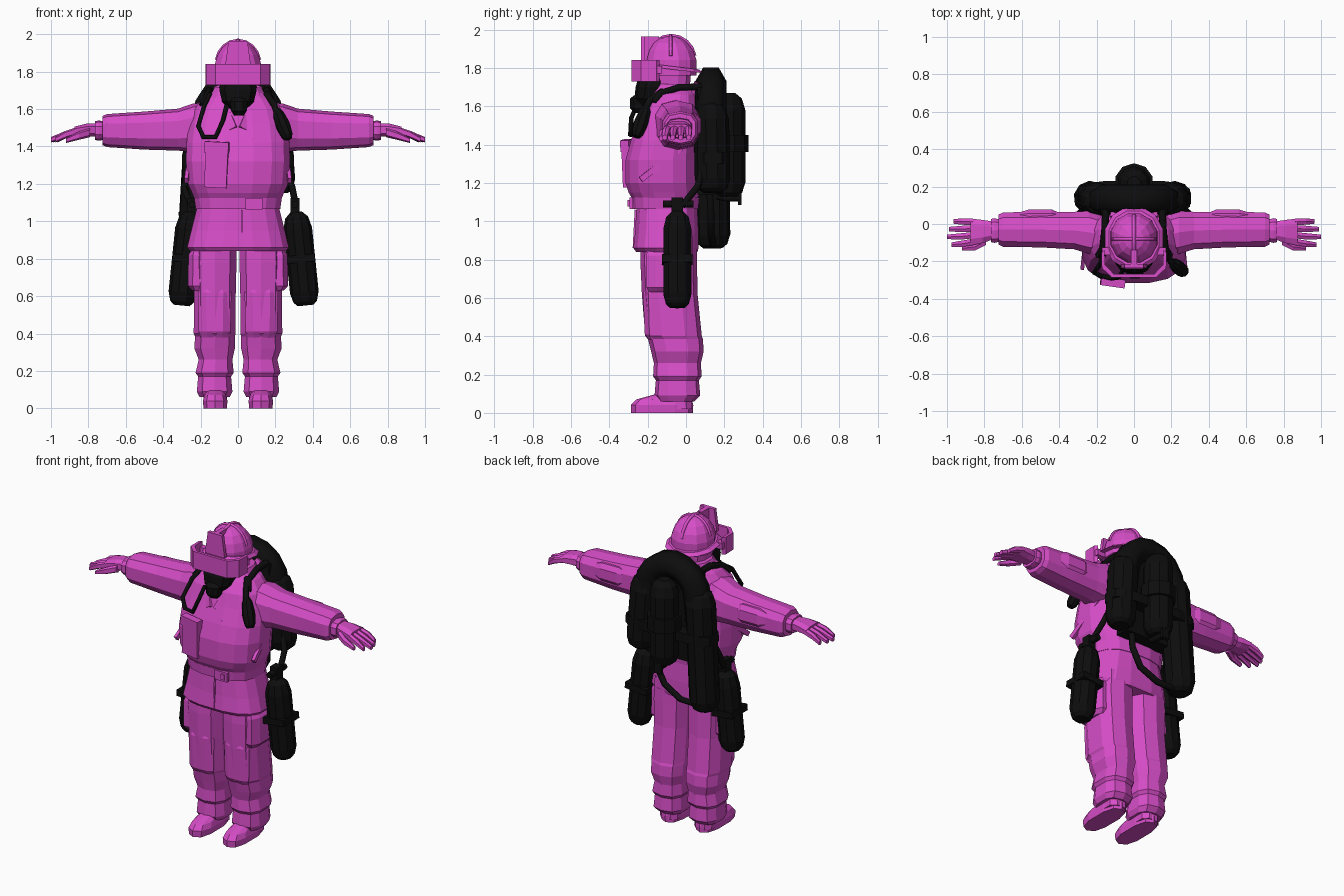
import bpy, bmesh, math
from mathutils import Vector, Matrix, Euler


def material(name, rgb):
    m = bpy.data.materials.new(name)
    m.diffuse_color = (*rgb, 1)
    return m


SUIT = material("magenta suit", (0.68, 0.075, 0.58))
GEAR = material("black gear", (0.004, 0.004, 0.004))


def finish(name, bm, mat):
    bmesh.ops.recalc_face_normals(bm, faces=bm.faces)
    me = bpy.data.meshes.new(name)
    bm.to_mesh(me)
    bm.free()
    me.materials.append(mat)
    ob = bpy.data.objects.new(name, me)
    bpy.context.collection.objects.link(ob)
    return ob


def loft(name, rings, mat=SUIT, axis="Z", n=12, p=0.75, caps=True):
    """Rings are (position, centre a, centre b, radius a, radius b) along Z or X."""
    bm = bmesh.new()
    loops = []
    top = math.cos(math.pi / n) ** p
    for t, ca, cb, ra, rb in rings:
        loop = []
        for i in range(n):
            a = 2 * math.pi * (i + 0.5) / n
            c, s = math.cos(a), math.sin(a)
            u = ca + ra * math.copysign(abs(c) ** p, c) / top
            v = cb + rb * math.copysign(abs(s) ** p, s) / top
            loop.append(bm.verts.new((u, v, t) if axis == "Z" else (t, u, v)))
        loops.append(loop)
    for a, b in zip(loops, loops[1:]):
        for i in range(n):
            j = (i + 1) % n
            bm.faces.new((a[i], a[j], b[j], b[i]))
    if caps:
        bm.faces.new(loops[0])
        bm.faces.new(loops[-1])
    return finish(name, bm, mat)


def box(name, loc, size, rot=(0, 0, 0), mat=SUIT, taper=1.0):
    bm = bmesh.new()
    bmesh.ops.create_cube(bm, size=1)
    for v in bm.verts:
        if v.co.z > 0:
            v.co.x *= taper
    m = Matrix.LocRotScale(Vector(loc), Euler([math.radians(r) for r in rot]), Vector(size))
    bm.transform(m)
    return finish(name, bm, mat)


def tube(name, pts, r, mat=GEAR):
    cu = bpy.data.curves.new(name, "CURVE")
    cu.dimensions = "3D"
    cu.bevel_depth, cu.bevel_resolution, cu.use_fill_caps = r, 1, True
    sp = cu.splines.new("POLY")
    sp.points.add(len(pts) - 1)
    for q, co in zip(sp.points, pts):
        q.co = (*co, 1)
    tmp = bpy.data.objects.new(name, cu)
    bm = bmesh.new()
    bpy.context.collection.objects.link(tmp)
    me = bpy.data.meshes.new_from_object(tmp.evaluated_get(bpy.context.evaluated_depsgraph_get()))
    bm.from_mesh(me)
    bpy.data.objects.remove(tmp)
    bpy.data.meshes.remove(me)
    return finish(name, bm, mat)


def tank(name, bottom, top, r, n=10):
    """Capsule with chamfered ends running between two points."""
    a, b = Vector(bottom), Vector(top)
    h = (b - a).length
    prof = [(0, .55), (.02, .82), (.07, 1), (h - .09, 1), (h - .03, .8), (h, .4)]
    ob = loft(name, [(t, 0, 0, r * k, r * k) for t, k in prof], GEAR, n=n, p=1)
    ob.data.transform(Matrix.Translation(a) @ (b - a).to_track_quat("Z", "Y").to_matrix().to_4x4())
    return ob


# Jacket: torso, belt and skirt
loft("jacket_torso", [(1.10, 0, -.105, .225, .165), (1.15, 0, -.115, .245, .185),
     (1.20, 0, -.125, .268, .190), (1.32, 0, -.125, .278, .190), (1.42, 0, -.11, .275, .178),
     (1.52, 0, -.09, .262, .160), (1.60, 0, -.08, .235, .145), (1.66, 0, -.065, .185, .120),
     (1.70, 0, -.06, .120, .095)], n=16)
loft("jacket_skirt", [(.84, 0, -.10, .255, .16), (.86, 0, -.105, .272, .17), (.95, 0, -.10, .25, .165),
     (1.09, 0, -.10, .215, .158)], n=16)
loft("belt", [(1.065, 0, -.108, .226, .172), (1.125, 0, -.108, .234, .178)], n=16)
box("belt_buckle", (.085, -.286, 1.094), (.09, .02, .06))
box("belt_clip", (.10, -.298, 1.094), (.025, .012, .035))
box("jacket_placket", (0.02, -.268, .96), (.008, .01, .2), (-3, 0, 0))

# Chest details
box("chest_pocket", (-.115, -.308, 1.29), (.12, .035, .22), (2, 3, -8))
box("chest_pocket_flap", (-.113, -.312, 1.395), (.13, .045, .06), (2, 3, -8))
box("chest_tab", (.12, -.262, 1.43), (.095, .02, .025), (-8, 0, 14))
for s in (-1, 1):
    box("lapel", (s * .065, -.222, 1.55), (.075, .018, .15), (-20, s * 28, s * 14))
    box("chest_seam", (s * .265, -.13, 1.30), (.02, .27, .03), (38, 0, s * 6))
    box("collar_point", (s * .10, .055, 1.685), (.06, .05, .07), (-20, s * 20, 0), taper=.5)
loft("collar", [(1.61, 0, -.07, .15, .13), (1.66, 0, -.06, .155, .125), (1.715, 0, -.05, .125, .105)])

for s in (-1, 1):
    # Arms
    loft("sleeve", [(s * x, y, z, a, b) for x, y, z, a, b in (
        (.16, -.06, 1.51, .10, .12), (.24, -.045, 1.50, .115, .125), (.32, -.035, 1.49, .10, .108),
        (.50, -.03, 1.485, .095, .098), (.70, -.03, 1.485, .092, .085), (.725, -.03, 1.485, .08, .075))],
        axis="X", n=10)
    loft("elbow_patch", [(s * x, .035, 1.50, a, b) for x, a, b in (
        (.40, .025, .045), (.44, .043, .062), (.56, .043, .060), (.62, .025, .04))], axis="X", n=8)
    loft("glove_cuff", [(s * .715, -.035, 1.485, .058, .048), (s * .745, -.035, 1.485, .066, .052),
         (s * .765, -.035, 1.485, .062, .048)], axis="X", n=10)
    loft("palm", [(s * x, y, z, a, b) for x, y, z, a, b in (
        (.755, -.035, 1.488, .048, .036), (.81, -.04, 1.488, .062, .034),
        (.875, -.043, 1.482, .072, .024))], axis="X", n=8)
    for k in range(4):
        y = .012 - k * .036
        end = (.965, .99, 1.0, .975)[k]
        loft("finger", [(s * .86, y, 1.483, .017, .019), (s * .92, y * 1.1, 1.464, .017, .018),
             (s * end, y * 1.15, 1.436, .012, .013)], axis="X", n=6)
    loft("thumb", [(s * .79, -.09, 1.475, .022, .022), (s * .85, -.122, 1.458, .02, .02),
         (s * .92, -.13, 1.432, .012, .012)], axis="X", n=6)

    # Trousers with folds at the knee and ankle
    loft("trouser_leg", [(z, s * x, y, a, b) for z, x, y, a, b in (
        (.06, .125, -.05, .08, .09), (.09, .125, -.045, .095, .115), (.17, .125, -.045, .088, .108),
        (.19, .125, -.045, .102, .122), (.26, .120, -.045, .090, .118), (.32, .125, -.045, .108, .132),
        (.385, .123, -.055, .107, .138), (.40, .125, -.065, .112, .142), (.62, .123, -.085, .111, .140),
        (.78, .124, -.09, .116, .142), (.92, .12, -.09, .112, .140))], n=10)
    loft("knee_pad", [(z, s * .125, -.165, a, b) for z, a, b in (
        (.38, .075, .03), (.41, .085, .05), (.62, .09, .06), (.65, .08, .05))], n=8)
    loft("thigh_pocket", [(z, s * .215, -.10, a, b) for z, a, b in (
        (.63, .03, .09), (.655, .053, .108), (.82, .05, .108), (.85, .03, .10))], n=8)

    # Boots
    loft("boot_shaft", [(.02, s * .122, -.03, .062, .062), (.12, s * .122, -.04, .062, .07)], n=8)
    loft("boot_foot", [(0, s * .122, -.125, .062, .155), (.04, s * .122, -.125, .066, .157),
         (.07, s * .122, -.115, .057, .14), (.095, s * .122, -.08, .045, .085)], n=10)

# Head and helmet
loft("head", [(1.62, 0, -.075, .09, .085), (1.70, 0, -.08, .10, .10), (1.82, 0, -.08, .11, .11)])
loft("helmet_dome", [(1.76, 0, -.075, .125, .13), (1.84, 0, -.075, .124, .13), (1.89, 0, -.077, .108, .115),
     (1.93, 0, -.08, .083, .088), (1.955, 0, -.08, .05, .055), (1.965, 0, -.08, .02, .02)], p=.95)
brim = loft("helmet_brim", [(1.795, 0, -.075, .155, .165), (1.812, 0, -.075, .135, .145)], p=.95)
for v in brim.data.vertices:
    v.co.z -= .12 * (v.co.y + .1)
arc = [math.radians(a) for a in range(10, 171, 20)]
tube("helmet_ridge_side", [(.118 * math.cos(a), -.08, 1.84 + .128 * math.sin(a)) for a in arc], .009, SUIT)
tube("helmet_ridge_long", [(0, -.077 + .124 * math.cos(a), 1.84 + .128 * math.sin(a)) for a in arc], .011, SUIT)
box("helmet_front_shield", (0, -.225, 1.895), (.14, .022, .14), taper=.72)
box("helmet_front_fin", (0, -.185, 1.90), (.03, .09, .13))

# Wraparound visor
bm = bmesh.new()
plan = [(-.175, -.155), (-.172, -.235), (-.12, -.285), (.12, -.285), (.172, -.235), (.175, -.155)]
plan += [(x * .9, y + .018) for x, y in reversed(plan)]
face = bm.faces.new([bm.verts.new((x, y, 1.73)) for x, y in plan])
ext = bmesh.ops.extrude_face_region(bm, geom=[face])["geom"]
bmesh.ops.translate(bm, vec=(0, 0, .11), verts=[g for g in ext if isinstance(g, bmesh.types.BMVert)])
finish("visor", bm, SUIT)
for s in (-1, 1):
    box("visor_arm", (s * .143, -.145, 1.79), (.055, .04, .04))

# Breathing mask
loft("mask", [(1.60, 0, -.18, .05, .06), (1.64, 0, -.185, .085, .08), (1.70, 0, -.175, .10, .085),
     (1.78, 0, -.16, .09, .075)], GEAR, n=10)
loft("mask_regulator", [(1.565, .005, -.245, .025, .025), (1.59, .005, -.25, .042, .042),
     (1.64, .005, -.25, .045, .042), (1.665, 0, -.23, .03, .03)], GEAR, n=8)

# Chest hose and hanging gauge
tube("chest_hose", [(-.15, -.13, 1.68), (-.18, -.21, 1.62), (-.212, -.26, 1.51), (-.185, -.275, 1.45),
     (-.12, -.29, 1.45), (-.08, -.285, 1.54), (-.06, -.25, 1.62)], .013)
tube("gauge_strap", [(.15, -.12, 1.68), (.19, -.19, 1.63), (.22, -.23, 1.55)], .018)
tank("gauge", (.27, -.26, 1.44), (.205, -.205, 1.60), .036, 8)
for s in (-1, 1):
    tube("shoulder_strap", [(s * .15, .09, 1.70), (s * .155, -.03, 1.70), (s * .165, -.13, 1.67),
         (s * .19, -.17, 1.62)], .02)

# Backpack: arch with a long and a short side tank
arch = [(.175 * math.cos(a), .13, 1.55 + .18 * math.sin(a)) for a in [math.pi * i / 8 for i in range(9)]]
tube("pack_arch", [(.20, .13, 1.30)] + arch + [(-.20, .13, 1.30)], .082)
box("pack_plate", (0, .105, 1.42), (.36, .09, .56), mat=GEAR)
tank("pack_tank_short", (.222, .14, 1.15), (.19, .13, 1.62), .088)
tank("pack_tank_long", (-.235, .14, .86), (-.19, .13, 1.62), .088)
loft("pack_band", [(1.30, 0, .14, .30, .09), (1.36, 0, .14, .298, .09)], GEAR, p=.5)
tank("center_tank", (0, .22, 1.13), (0, .22, 1.67), .085)
loft("center_tank_band", [(1.36, 0, .22, .10, .10), (1.45, 0, .22, .10, .10)], GEAR, p=1, n=10)
tube("center_valve", [(0, .16, 1.13), (0, .22, 1.12), (0, .28, 1.12)], .02)
box("center_valve_knob", (0, .28, 1.125), (.05, .02, .08), mat=GEAR)
tube("pack_hose", [(.12, .12, 1.20), (.12, .13, 1.05), (.06, .13, .94), (-.06, .14, .88),
     (-.19, .14, .875), (-.28, .13, .93), (-.30, .12, 1.05)], .02)

# Hip tanks with valves and supply hoses
for s, dx in ((1, .06), (-1, 0)):
    top, low = (s * (.25 + dx), -.045, 1.05), (s * (.302 + dx), -.045, .55)
    tank("hip_tank", low, top, .073)
    mid = Vector(low).lerp(Vector(top), .5)
    box("hip_tank_bracket", mid, (.15, .16, .04), (0, -s * 6, 0), GEAR)
    box("hip_valve", (s * (.245 + dx), -.045, 1.075), (.05, .06, .10), mat=GEAR)
    tube("hip_valve_knob", [(s * (.245 + dx), -.12, 1.09), (s * (.245 + dx), .04, 1.09)], .02)
    tube("hip_hose", [(s * .24, .10, 1.32), (s * .29, .06, 1.18), (s * (.25 + dx), -.02, 1.08)], .018)
